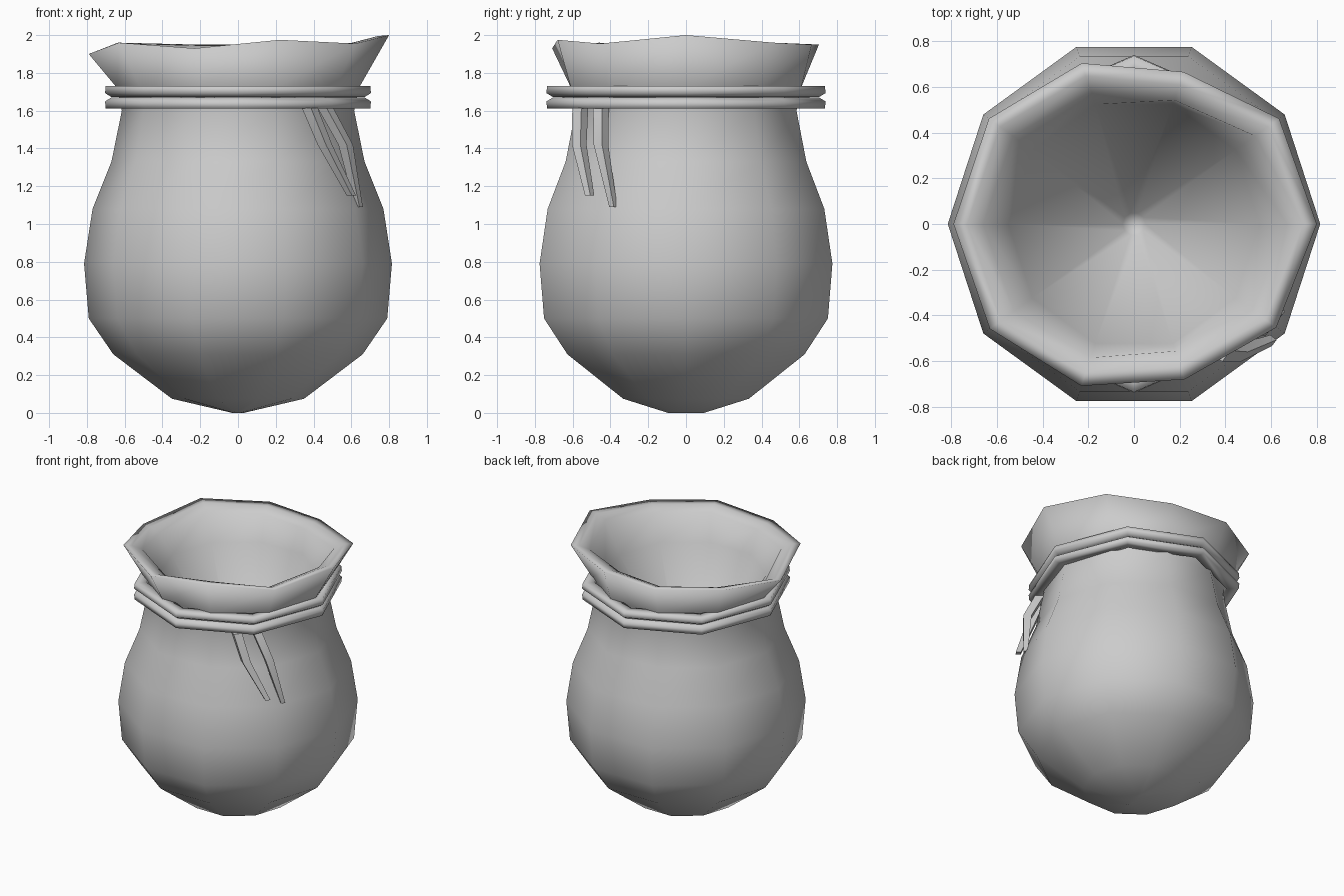
import bpy, bmesh, math
from mathutils import Vector

if "Cube" in bpy.data.objects:
    bpy.data.objects.remove(bpy.data.objects["Cube"])

N = 10


def make_object(name, bm, angle=50):
    bmesh.ops.recalc_face_normals(bm, faces=bm.faces)
    mesh = bpy.data.meshes.new(name)
    bm.to_mesh(mesh)
    bm.free()
    obj = bpy.data.objects.new(name, mesh)
    bpy.context.collection.objects.link(obj)
    bpy.ops.object.select_all(action='DESELECT')
    obj.select_set(True)
    bpy.context.view_layer.objects.active = obj
    bpy.ops.object.shade_smooth_by_angle(angle=math.radians(angle))
    return obj


def skin(bm, rings, closed=False):
    """Bridge successive rings of points with quads."""
    vs = [[bm.verts.new(p) for p in ring] for ring in rings]
    pairs = list(zip(vs, vs[1:])) + ([(vs[-1], vs[0])] if closed else [])
    for a, b in pairs:
        n = len(a)
        for i in range(n):
            j = (i + 1) % n
            bm.faces.new((a[i], a[j], b[j], b[i]))
    return vs


def ellipse(rx, ry, z, n=N):
    return [(rx * math.cos(i * math.tau / n),
             ry * math.sin(i * math.tau / n), z) for i in range(n)]


# Pouch: outer wall, wavy flared mouth and funnel interior
profile = [(0.35, 0.075), (0.66, 0.31), (0.79, 0.50), (0.815, 0.79),
           (0.77, 1.08), (0.67, 1.33), (0.615, 1.60), (0.64, 1.72)]
rim_z = [2.0, 1.96, 1.95, 1.95, 1.96, 1.90, 1.96, 1.93, 1.975, 1.955]
rim_r = [0.80, 0.785, 0.70, 0.74, 0.785, 0.79, 0.78, 0.745, 0.715, 0.77]


def rim(inset, dz):
    return [((r - inset) * math.cos(i * math.tau / N),
             (r - inset) * math.sin(i * math.tau / N), z + dz)
            for i, (r, z) in enumerate(zip(rim_r, rim_z))]


bm = bmesh.new()
rings = [ellipse(0.03, 0.1, 0)] + [ellipse(r, r, z) for r, z in profile]
rings += [rim(0, 0), rim(0.06, -0.005), rim(0.13, -0.035),
          ellipse(0.55, 0.55, 1.73), ellipse(0.05, 0.05, 0.97)]
vs = skin(bm, rings)
for ring, tip in ((vs[0], (0, 0, 0)), (vs[-1], (0, 0, 0.95))):
    c = bm.verts.new(tip)
    for i in range(N):
        bm.faces.new((ring[i], ring[(i + 1) % N], c))
make_object("pouch", bm, 180)

# Drawstring wound twice round the neck: eight-sided, mirrored sections
section = [(0.62, 0.0), (0.67, 0.001), (0.704, 0.022),
           (0.70, 0.06), (0.62, 0.06)]
for name, sign in (("lower_cord", -1), ("upper_cord", 1)):
    bm = bmesh.new()
    skin(bm, [ellipse(r, r * 1.05, 1.671 + sign * dz, 8)
              for r, dz in section], closed=True)
    make_object(name, bm, 100)


# Hanging cord ends, square in section and tapering
def strand(name, path, widths):
    bm = bmesh.new()
    side = Vector((0.6, 0.8, 0))
    out = Vector((0.8, -0.6, 0))
    rings = []
    for p, w in zip(path, widths):
        c = Vector(p)
        rings.append([c + side * (sx * w / 2) + out * (sy * w / 2)
                      for sx, sy in ((-1, -1), (1, -1), (1, 1), (-1, 1))])
    vs = skin(bm, rings)
    bm.faces.new(vs[0])
    bm.faces.new(vs[-1])
    make_object(name, bm, 30)


strand("left_cord_end",
       [(0.38, -0.56, 1.615), (0.46, -0.565, 1.42), (0.60, -0.51, 1.15)],
       (0.06, 0.055, 0.035))
strand("right_cord_end",
       [(0.46, -0.45, 1.62), (0.57, -0.45, 1.42), (0.64, -0.385, 1.09)],
       (0.06, 0.055, 0.03))
